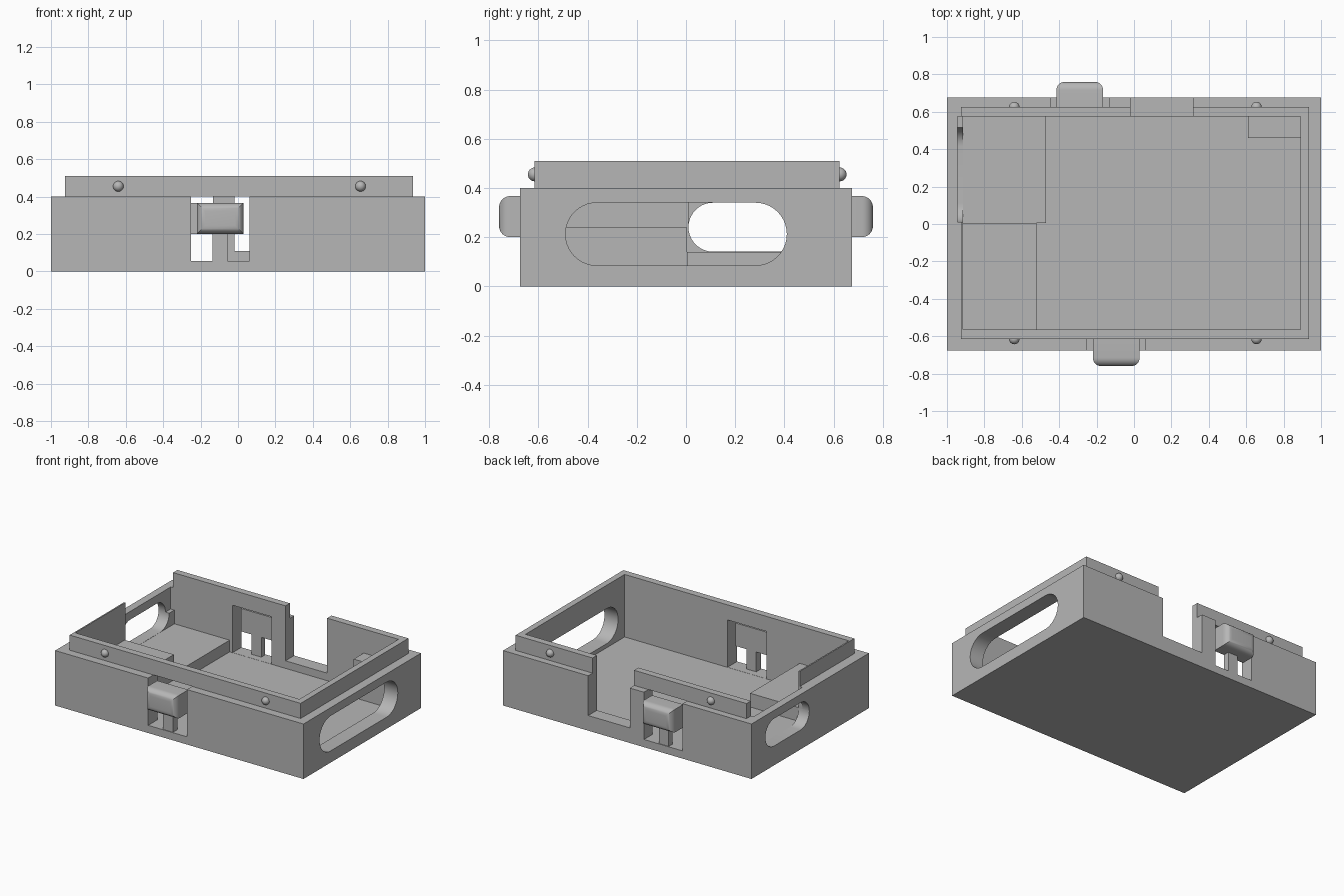
import bpy, bmesh, math

if "Cube" in bpy.data.objects:
    bpy.data.objects.remove(bpy.data.objects["Cube"], do_unlink=True)

grey = bpy.data.materials.new("plain_grey")
grey.use_nodes = True
grey.diffuse_color = (0.47, 0.47, 0.47, 1)
grey.node_tree.nodes["Principled BSDF"].inputs["Base Color"].default_value = grey.diffuse_color


def finish(name, bm):
    bmesh.ops.recalc_face_normals(bm, faces=bm.faces)
    mesh = bpy.data.meshes.new(name)
    bm.to_mesh(mesh)
    bm.free()
    mesh.materials.append(grey)
    obj = bpy.data.objects.new(name, mesh)
    bpy.context.collection.objects.link(obj)
    return obj


def select(obj):
    bpy.ops.object.select_all(action='DESELECT')
    obj.select_set(True)
    bpy.context.view_layer.objects.active = obj


def smooth(obj):
    select(obj)
    bpy.ops.object.shade_smooth_by_angle(angle=math.radians(35))


def box_mesh(x, y, z):
    bm = bmesh.new()
    bmesh.ops.create_cube(bm, size=1)
    for v in bm.verts:
        v.co = [r[0] if c < 0 else r[1] for c, r in zip(v.co, (x, y, z))]
    return bm


def box(name, x, y, z):
    return finish(name, box_mesh(x, y, z))


def capsule(name, x, y, z, steps=20):
    """Round-ended bar running along x, used to cut the side openings."""
    bm = bmesh.new()
    r = (z[1] - z[0]) / 2
    ring = []
    for centre, start in ((y[1] - r, -math.pi / 2), (y[0] + r, math.pi / 2)):
        for i in range(steps + 1):
            a = start + math.pi * i / steps
            ring.append(bm.verts.new((x[0], centre + r * math.cos(a), z[0] + r + r * math.sin(a))))
    face = bm.faces.new(ring)
    ext = bmesh.ops.extrude_face_region(bm, geom=[face])
    for v in ext["geom"]:
        if isinstance(v, bmesh.types.BMVert):
            v.co.x = x[1]
    return finish(name, bm)


def combine(target, other, operation):
    mod = target.modifiers.new(operation, 'BOOLEAN')
    mod.operation = operation
    mod.solver = 'EXACT'
    mod.object = other
    select(target)
    bpy.ops.object.modifier_apply(modifier=mod.name)
    bpy.data.objects.remove(other, do_unlink=True)


# Tray with a raised lip
FLOOR = 0.055
tray = box("tray", (-1, 1), (-0.675, 0.675), (0, 0.4))
combine(tray, box("lip", (-0.925, 0.935), (-0.615, 0.625), (0.3, 0.51)), 'UNION')
combine(tray, box("cavity", (-0.915, 0.89), (-0.565, 0.575), (FLOOR, 0.7)), 'DIFFERENCE')

# Openings: rear notch, side recess, two rounded ports
combine(tray, box("notch", (-0.02, 0.315), (0.5, 0.8), (0.11, 0.7)), 'DIFFERENCE')
combine(tray, box("recess", (-0.945, -0.8), (0.01, 0.574), (0.24, 0.7)), 'DIFFERENCE')
combine(tray, capsule("right_port", (0.8, 1.1), (-0.49, 0.41), (0.085, 0.34)), 'DIFFERENCE')
combine(tray, capsule("left_port", (-1.1, -0.8), (0.01, 0.515), (0.141, 0.34)), 'DIFFERENCE')

# Latches: window, rounded button, thin stem
latches = (("front", -0.095, -1, 0.615), ("back", -0.29, 1, 0.625))
for side, cx, s, inner in latches:
    def span(a, b):
        return tuple(sorted((s * a, s * b)))

    window = box("window", (cx - 0.156, cx + 0.156), span(0.5, 0.8), (FLOOR + 0.001, 0.4005))
    combine(tray, window, 'DIFFERENCE')
    bm = box_mesh((cx - 0.125, cx + 0.125), span(inner, 0.76), (0.2, 0.367))
    rim = [e for e in bm.edges if all(abs(v.co.y) > 0.75 for v in e.verts)]
    bmesh.ops.bevel(bm, geom=rim, offset=0.045, segments=8, profile=0.5, affect='EDGES')
    smooth(finish(side + "_latch_button", bm))
    box(side + "_latch_stem", (cx - 0.04, cx + 0.04), span(inner, 0.67), (0.04, 0.25))

    # Snap bumps on the lip
    for label, bx in (("right", -0.64), ("left", 0.655)):
        bm = bmesh.new()
        bmesh.ops.create_uvsphere(bm, u_segments=24, v_segments=16, radius=0.028)
        bmesh.ops.translate(bm, verts=bm.verts, vec=(bx, s * inner, 0.455))
        smooth(finish(f"{side}_{label}_bump", bm))
smooth(tray)

# Inner platforms
box("low_platform", (-0.92, -0.47), (0.005, 0.58), (0.03, 0.14))
box("high_platform", (-0.92, -0.52), (-0.57, 0.005), (0.03, 0.24))
box("corner_block", (0.61, 0.895), (0.46, 0.58), (0.03, 0.335))
